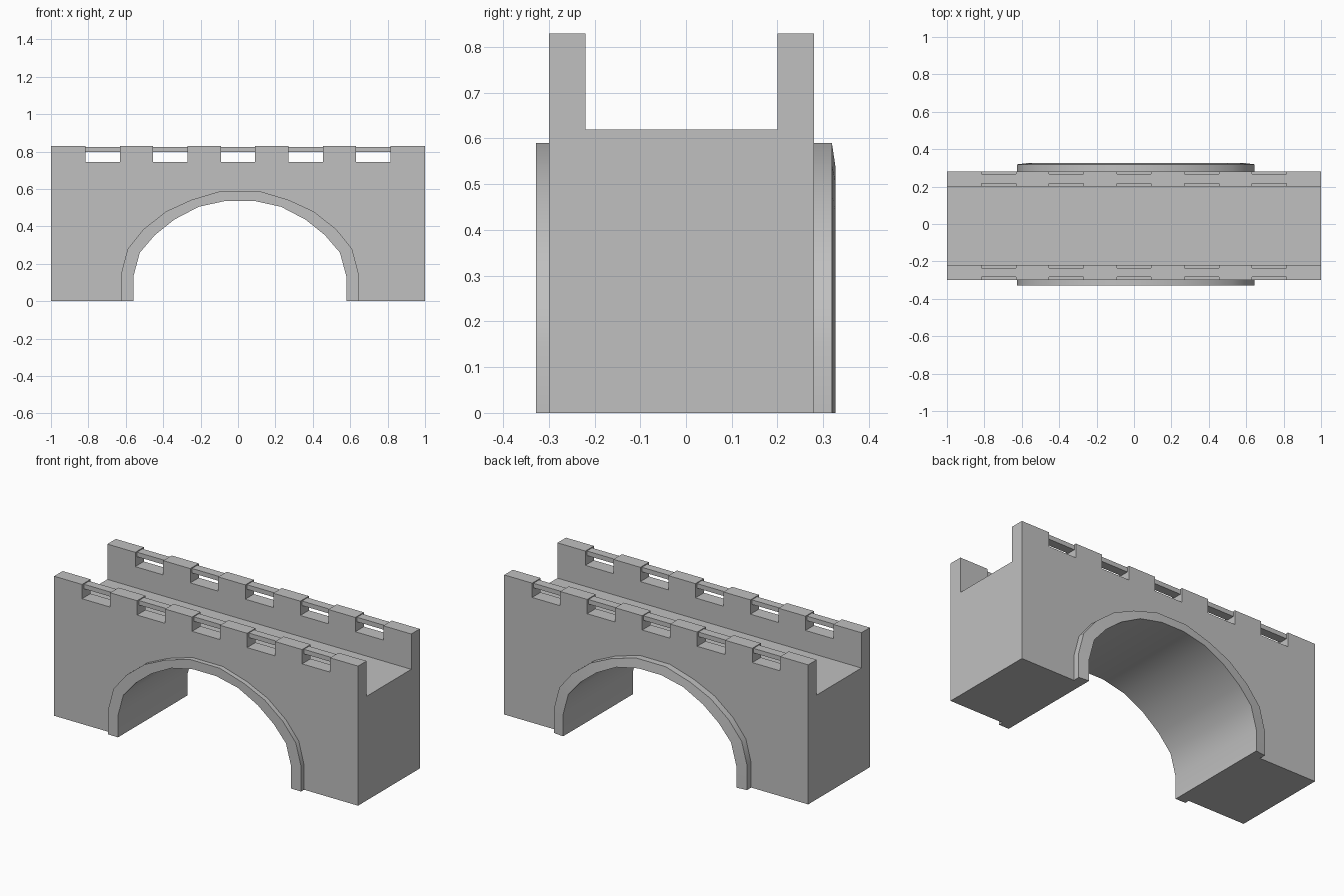
import bpy, bmesh, math

cube = bpy.data.objects.get("Cube")
if cube:
    bpy.data.objects.remove(cube, do_unlink=True)

STONE = (0.53, 0.53, 0.53, 1)
stone = bpy.data.materials.new("grey stone")
stone.use_nodes = True
stone.diffuse_color = STONE
stone.node_tree.nodes["Principled BSDF"].inputs["Base Color"].default_value = STONE

FRONT, BACK = -0.30, 0.28      # outer wall faces
DECK, TOP, SILL = 0.62, 0.83, 0.745
ARCH_X = 0.01                  # arch centre


def finish(name, bm):
    bmesh.ops.recalc_face_normals(bm, faces=bm.faces[:])
    mesh = bpy.data.meshes.new(name)
    bm.to_mesh(mesh)
    bm.free()
    mesh.materials.append(stone)
    obj = bpy.data.objects.new(name, mesh)
    bpy.context.collection.objects.link(obj)
    return obj


def prism(name, outline, y0, y1):
    """Extrude an (x, z) outline from y0 to y1."""
    bm = bmesh.new()
    face = bm.faces.new([bm.verts.new((x, y0, z)) for x, z in outline])
    ext = bmesh.ops.extrude_face_region(bm, geom=[face])["geom"]
    for v in ext:
        if isinstance(v, bmesh.types.BMVert):
            v.co.y = y1
    return finish(name, bm)


def box(name, x0, x1, y0, y1, z0, z1):
    return prism(name, [(x0, z0), (x1, z0), (x1, z1), (x0, z1)], y0, y1)


def shade(obj):
    bpy.ops.object.select_all(action="DESELECT")
    obj.select_set(True)
    bpy.context.view_layer.objects.active = obj
    bpy.ops.object.shade_smooth_by_angle(angle=math.radians(30))


def full_arch(half):
    """Mirror a half arch, given from the foot to the crown."""
    return ([(ARCH_X - x, z) for x, z in half]
            + [(ARCH_X + x, z) for x, z in reversed(half)])


inner = full_arch([(0.57, 0), (0.57, 0.13), (0.535, 0.26), (0.455, 0.353),
                   (0.35, 0.437), (0.22, 0.505), (0.075, 0.537)])
outer = full_arch([(0.635, 0), (0.635, 0.147), (0.60, 0.28), (0.515, 0.385),
                   (0.395, 0.48), (0.26, 0.542), (0.10, 0.59)])

# Bridge body: arch opening below, battlements above
outline = [(-1, 0)] + inner + [(1, 0), (1, TOP)]
for i in range(2, -3, -1):
    left, right = i * 0.362 - 0.092, i * 0.362 + 0.092
    outline += [(right, TOP), (right, SILL), (left, SILL), (left, TOP)]
outline.append((-1, TOP))
body = prism("bridge_body", outline, FRONT, BACK)

# Roadway channel between the two parapets
cutter = box("roadway_cutter", -1.2, 1.2, -0.22, 0.20, DECK, 1.2)
cutter.hide_render = True
mod = body.modifiers.new("roadway", "BOOLEAN")
mod.operation = "DIFFERENCE"
mod.solver = "EXACT"
mod.object = cutter
bpy.context.view_layer.objects.active = body
body.select_set(True)
bpy.ops.object.modifier_apply(modifier=mod.name)
bpy.data.objects.remove(cutter, do_unlink=True)
shade(body)


# Raised trim around each arch mouth
def arch_trim(name, wall, y_in, y_out):
    bm = bmesh.new()
    rows = []
    for (xi, zi), (xo, zo) in zip(inner, outer):
        rows.append([bm.verts.new(co) for co in (
            (xi, wall, zi), (xi, y_in, zi), (xo, y_out, zo), (xo, wall, zo))])
    for a, b in zip(rows, rows[1:]):
        for k in range(4):
            n = (k + 1) % 4
            bm.faces.new((a[k], a[n], b[n], b[k]))
    bm.faces.new(rows[0])
    bm.faces.new(rows[-1])
    shade(finish(name, bm))


arch_trim("front_arch_trim", FRONT, -0.328, -0.328)
arch_trim("back_arch_trim", BACK, 0.327, 0.319)

# Handrails running through the battlements
box("front_rail", -0.83, 0.83, -0.283, -0.234, 0.798, 0.825)
box("back_rail", -0.83, 0.83, 0.216, 0.268, 0.798, 0.825)
